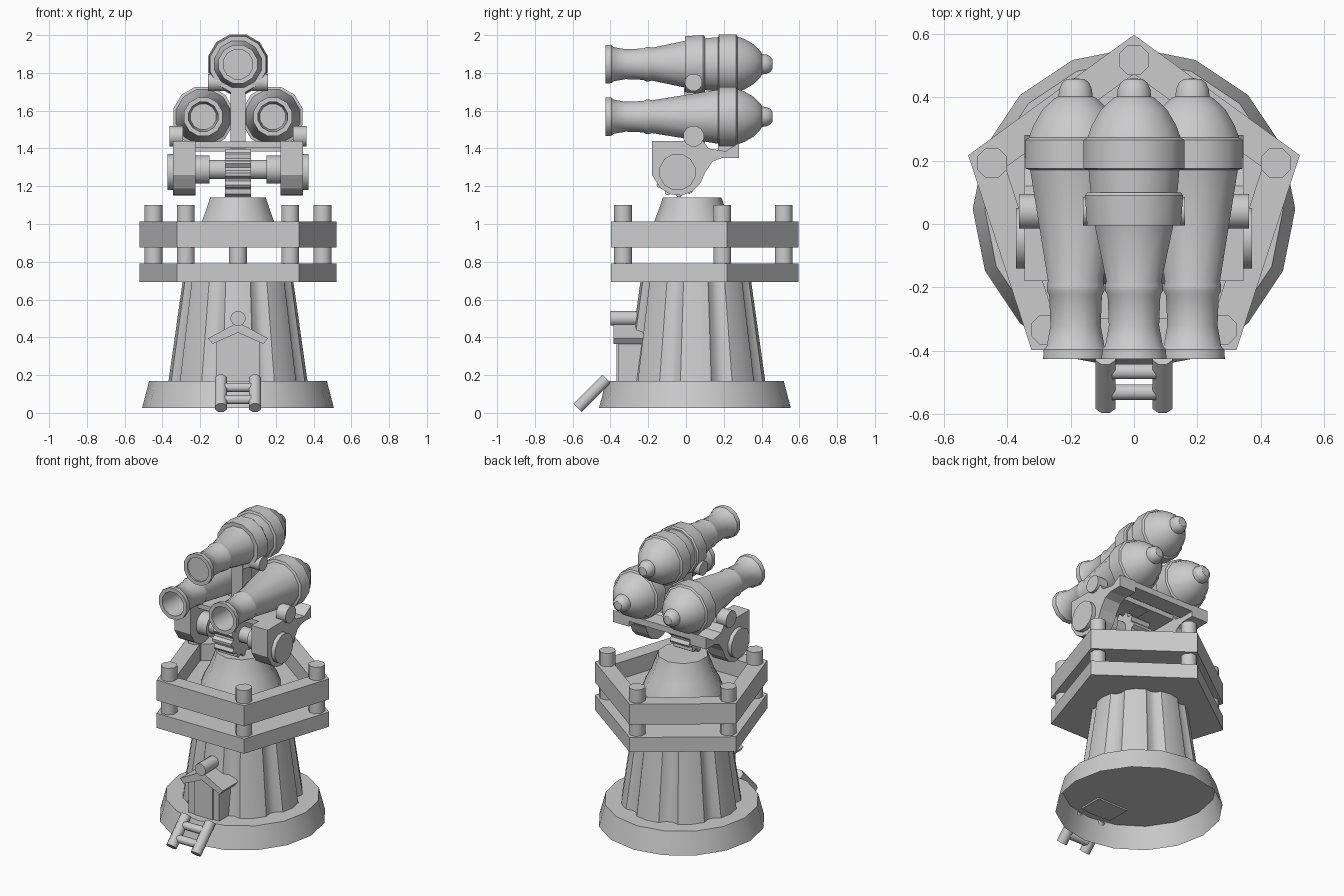
import bpy, bmesh, math
from mathutils import Vector, Matrix

if "Cube" in bpy.data.objects:
    bpy.data.objects.remove(bpy.data.objects["Cube"])

stone = bpy.data.materials.new("plain grey")
stone.diffuse_color = (0.6, 0.6, 0.6, 1)
stone.use_nodes = True
stone.node_tree.nodes["Principled BSDF"].inputs["Base Color"].default_value = stone.diffuse_color


def finish(name, bm, smooth=None):
    bmesh.ops.remove_doubles(bm, verts=bm.verts, dist=1e-5)
    bmesh.ops.recalc_face_normals(bm, faces=bm.faces)
    me = bpy.data.meshes.new(name)
    bm.to_mesh(me)
    bm.free()
    me.materials.append(stone)
    ob = bpy.data.objects.new(name, me)
    bpy.context.collection.objects.link(ob)
    if smooth:
        bpy.ops.object.select_all(action='DESELECT')
        ob.select_set(True)
        bpy.context.view_layer.objects.active = ob
        bpy.ops.object.shade_smooth_by_angle(angle=math.radians(smooth))
    return ob


def loft(name, rings, smooth=None, cap_start=True):
    """Skin a stack of equal-length rings and cap the ends."""
    bm = bmesh.new()
    vs = [[bm.verts.new(p) for p in ring] for ring in rings]
    n = len(vs[0])
    for a, b in zip(vs, vs[1:]):
        for i in range(n):
            j = (i + 1) % n
            bm.faces.new((a[i], a[j], b[j], b[i]))
    if cap_start:
        bm.faces.new(vs[0])
    bm.faces.new(vs[-1])
    return finish(name, bm, smooth)


def lathe(name, profile, n, mat, start=0.0, smooth=None, cap_start=True):
    """Spin (radius, height) points about local z; ends on the axis close up."""
    rings = []
    for r, h in profile:
        r = max(r, 0.001)
        rings.append([mat @ Vector((r * math.cos(start + math.tau * i / n),
                                    r * math.sin(start + math.tau * i / n), h))
                      for i in range(n)])
    return loft(name, rings, smooth, cap_start)


def rod(name, p, q, r, n=12, smooth=50):
    p, q = Vector(p), Vector(q)
    d = q - p
    mat = Matrix.Translation(p) @ d.to_track_quat('Z', 'Y').to_matrix().to_4x4()
    return lathe(name, [(r, 0), (r, d.length)], n, mat, math.pi / n, smooth)


def box(name, x0, x1, y0, y1, z0, z1):
    return loft(name, [[(x0, y0, z), (x1, y0, z), (x1, y1, z), (x0, y1, z)]
                       for z in (z0, z1)])


def at(x, y, z=0):
    return Matrix.Translation((x, y, z))


MID = at(0, 0.047)
UP = math.pi / 2

# Round foot, open underneath
lathe("foot", [(0.508, 0.025), (0.47, 0.17)], 16, MID, 0, 35, cap_start=False)

# Tapered tower with eight broad ribs
levels = []
for z, r in ((0.17, 0.362), (0.70, 0.288)):
    ring = []
    for k in range(8):
        for deg, f in ((-13, 1), (0, 1.015), (13, 1), (19, 0.92), (26, 0.92)):
            a = math.radians(45 * k + deg)
            ring.append((f * r * math.cos(a), 0.052 + f * r * math.sin(a), z))
    levels.append(ring)
loft("ribbed_tower", levels, 35)

# Pentagonal decks: solid lower slab, upper tray with a raised rim
lathe("lower_deck", [(0.549, 0.692), (0.549, 0.79)], 5, MID, UP)
lathe("upper_deck", [(0, 0.875), (0.549, 0.875), (0.549, 1.012),
                     (0.425, 1.012), (0.425, 0.90), (0, 0.90)], 5, MID, UP)

# Corner posts
for k in range(5):
    a = UP + math.tau * k / 5
    x, y = 0.47 * math.cos(a), 0.047 + 0.47 * math.sin(a)
    rod("corner_post", (x, y, 0.78), (x, y, 1.10), 0.051, 8)

# Domed turret mount
lathe("turret_dome", [(0.255, 0.89), (0.235, 0.95), (0.20, 1.015),
                      (0.172, 1.09), (0.155, 1.14)], 10, at(0, 0.033), UP, 45)

# Porch: gabled body, door plate, roof slabs and ridge log
gable = [(-0.075, 0.16), (0.075, 0.16), (0.075, 0.385), (0, 0.45), (-0.075, 0.385)]
loft("porch_body", [[(x * 1.5, y, z) for x, z in gable] for y in (-0.36, -0.2)])
loft("door_plate", [[(x * 0.93, y, z) for x, z in gable] for y in (-0.367, -0.358)])
for s in (-1, 1):
    slab = [(0, 0.425), (0.135, 0.365), (0.158, 0.395), (0, 0.48)]
    loft("porch_roof", [[(s * x, y, z) for x, z in slab] for y in (-0.385, -0.19)])
rod("ridge_log", (0, -0.40, 0.50), (0, -0.19, 0.50), 0.04)

# Short ladder
for s in (-1, 1):
    rod("ladder_rail", (s * 0.09, -0.573, 0.027), (s * 0.09, -0.42, 0.18), 0.034, 8)
for y, z in ((-0.53, 0.07), (-0.465, 0.135)):
    rod("ladder_rung", (-0.09, y, z), (0.09, y, z), 0.026, 8)

# Gun carriage cheeks with rounded bottoms
cheek = [(-0.18, 1.44), (-0.18, 1.26)]
for deg in range(200, 331, 26):
    a = math.radians(deg)
    cheek.append((-0.04 + 0.135 * math.cos(a), 1.285 + 0.135 * math.sin(a)))
cheek += [(0.10, 1.27), (0.14, 1.33), (0.19, 1.35), (0.28, 1.35), (0.28, 1.43),
          (0.21, 1.385), (0.12, 1.40), (0.09, 1.44)]
for s in (-1, 1):
    loft("carriage_cheek", [[(s * x, y, z) for y, z in cheek] for x in (0.225, 0.345)])
    rod("axle_cap", (s * 0.34, -0.045, 1.275), (s * 0.372, -0.045, 1.275), 0.098)
    rod("lower_trunnion", (s * 0.29, 0.04, 1.465), (s * 0.362, 0.04, 1.465), 0.056)
    rod("axle_collar", (s * 0.15, -0.045, 1.288), (s * 0.23, -0.045, 1.288), 0.076)
box("carriage_front_beam", -0.23, 0.23, -0.10, 0.10, 1.405, 1.437)
box("carriage_rear_beam", -0.23, 0.23, 0.17, 0.28, 1.385, 1.425)

# Axle and its toothed wheel
rod("axle", (-0.23, -0.045, 1.288), (0.23, -0.045, 1.288), 0.052)
gear = []
for i in range(48):
    a, r = math.tau * i / 48, 0.128 if i % 4 < 2 else 0.108
    gear.append((-0.045 + r * math.cos(a), 1.27 + r * math.sin(a)))
loft("axle_gear", [[(x, y, z) for y, z in gear] for x in (-0.07, 0.07)])

# Stand for the top barrel
box("barrel_stand", -0.04, 0.04, -0.01, 0.09, 1.40, 1.76)
rod("upper_trunnion", (-0.16, 0.04, 1.75), (0.16, 0.04, 1.75), 0.047)

# Barrels: bore, muzzle, neck, bands, domed breech and knob
front = [(0.106, -0.425), (0.104, -0.395), (0.094, -0.385), (0.082, -0.32),
         (0.086, -0.225), (0.094, -0.21), (0.094, -0.195), (0.09, -0.18)]
deep_bore = [(0, -0.22), (0.07, -0.22), (0.08, -0.425)]
flat_bore = [(0, -0.415), (0.08, -0.415), (0.08, -0.425)]
upper_band = [(0.128, -0.005), (0.153, -0.005), (0.16, 0.09), (0.152, 0.10), (0.142, 0.10)]
back = [(0.148, 0.17), (0.164, 0.175), (0.164, 0.265), (0.152, 0.272), (0.138, 0.31),
        (0.108, 0.36), (0.07, 0.395), (0.056, 0.402), (0.053, 0.425), (0.044, 0.445),
        (0.028, 0.457), (0, 0.458)]
TURN = Matrix.Rotation(-math.pi / 2, 4, 'X')
for name, x, z, bore, extra in (("upper_barrel", 0, 1.846, flat_bore, upper_band),
                                ("left_barrel", -0.184, 1.568, deep_bore, []),
                                ("right_barrel", 0.184, 1.568, deep_bore, [])):
    lathe(name, bore + front + extra + back, 12, at(x, 0, z) @ TURN, math.pi / 12, 35)
